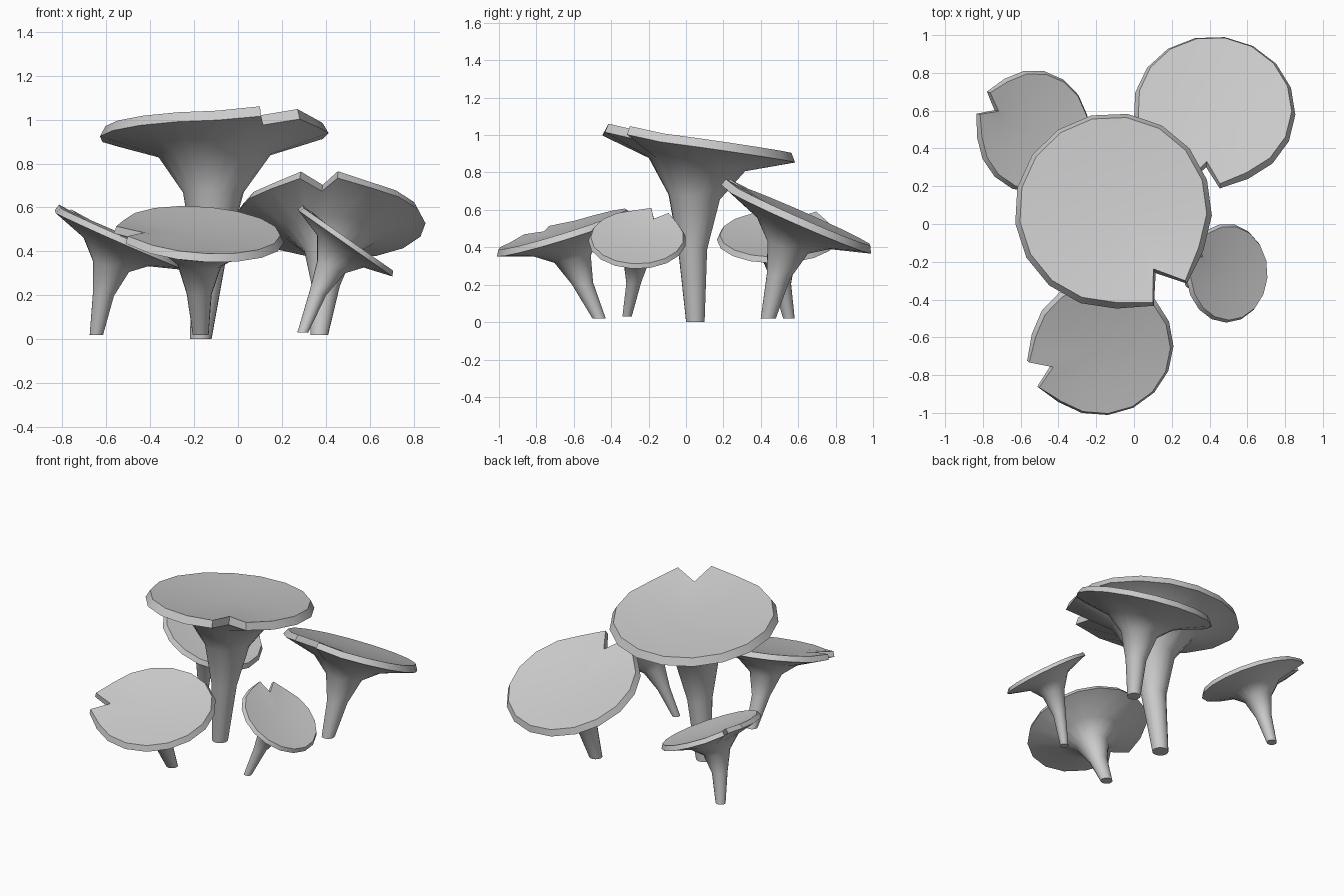
import bpy, bmesh, math
from mathutils import Vector, Quaternion

cube = bpy.data.objects.get("Cube")
if cube:
    bpy.data.objects.remove(cube, do_unlink=True)

GREY = (0.6, 0.6, 0.6, 1.0)
grey = bpy.data.materials.new("plain grey")
grey.use_nodes = True
grey.diffuse_color = GREY
bsdf = next(n for n in grey.node_tree.nodes if n.type == 'BSDF_PRINCIPLED')
bsdf.inputs["Base Color"].default_value = GREY
bsdf.inputs["Roughness"].default_value = 0.8

SIDES = 18
HALF_NOTCH = math.radians(11)
UP = Vector((0, 0, 1))


def ring_angle(i, notched):
    """Even spacing for the stem; cap rings leave a narrow wedge for the split."""
    if not notched:
        return math.tau * i / SIDES
    if i == 0:
        return 0.0
    return HALF_NOTCH + (math.tau - 2 * HALF_NOTCH) * (i - 1) / (SIDES - 2)


def mushroom(name, base, centre, slope, radius, notch_deg):
    """Funnel mushroom: curved stem flaring into a tilted cap with a split rim."""
    base, centre = Vector(base), Vector(centre)
    normal = Vector((-slope[0], -slope[1], 1)).normalized()
    tilt = UP.rotation_difference(normal)
    bend = centre - normal * (centre - base).length * 0.45
    notch = math.radians(notch_deg)
    bm = bmesh.new()

    def ring(origin, turn, r, h, notched=False, apex=1.0, tip=1.0, lift=0.0):
        verts = []
        for i in range(SIDES):
            a = ring_angle(i, notched) + notch
            is_tip = i in (1, SIDES - 1)
            k = apex if i == 0 else tip if is_tip else 1.0
            up = h + (lift if is_tip else 0.0)
            p = Vector((r * k * math.cos(a), r * k * math.sin(a), up)) * radius
            verts.append(bm.verts.new(origin + turn @ p))
        return verts

    # Stem rings follow a bent path and lean gradually towards the cap
    rings = []
    for t, r in ((0, 0.095), (0.4, 0.15), (0.7, 0.265)):
        p = base * (1 - t) ** 2 + bend * 2 * t * (1 - t) + centre * t * t
        rings.append(ring(p, Quaternion().slerp(tilt, t), r, 0))

    # Cap: underside, widest rim, bevelled upper rim, shallow dish
    rings.append(ring(centre, tilt, 0.5, -0.16))
    rings.append(ring(centre, tilt, 1.0, 0, True, 0.77, 1.06, 0.03))
    rings.append(ring(centre, tilt, 0.95, 0.09, True, 0.77, 1.09, 0.03))
    rings.append(ring(centre, tilt, 0.6, 0.06, True, 0.95))

    for low, high in zip(rings, rings[1:]):
        for i in range(SIDES):
            j = (i + 1) % SIDES
            bm.faces.new((low[i], low[j], high[j], high[i]))
    bm.faces.new(rings[0][::-1])
    middle = bm.verts.new(centre + normal * radius * 0.04)
    for i in range(SIDES):
        bm.faces.new((rings[-1][i], rings[-1][(i + 1) % SIDES], middle))
    bmesh.ops.recalc_face_normals(bm, faces=bm.faces)

    mesh = bpy.data.meshes.new(name)
    bm.to_mesh(mesh)
    bm.free()
    mesh.materials.append(grey)
    obj = bpy.data.objects.new(name, mesh)
    bpy.context.collection.objects.link(obj)
    bpy.ops.object.select_all(action='DESELECT')
    obj.select_set(True)
    bpy.context.view_layer.objects.active = obj
    bpy.ops.object.shade_smooth_by_angle(angle=math.radians(45))


# Tall mushroom in the middle, four shorter ones around it
mushroom("tall_mushroom", (-0.17, 0.05, 0.0), (-0.11, 0.07, 0.925), (0.02, -0.14), 0.523, -56)
mushroom("back_left_mushroom", (0.37, 0.44, 0.02), (0.425, 0.6, 0.54), (-0.05, -0.44), 0.43, -98)
mushroom("front_mushroom", (-0.17, -0.465, 0.02), (-0.17, -0.65, 0.465), (-0.07, 0.31), 0.38, 201)
mushroom("back_right_mushroom", (-0.645, 0.55, 0.02), (-0.535, 0.49, 0.445), (-0.44, 0.02), 0.325, 153)
mushroom("front_left_mushroom", (0.295, -0.315, 0.03), (0.49, -0.26, 0.435), (-0.7, 0.0), 0.262, 153)
